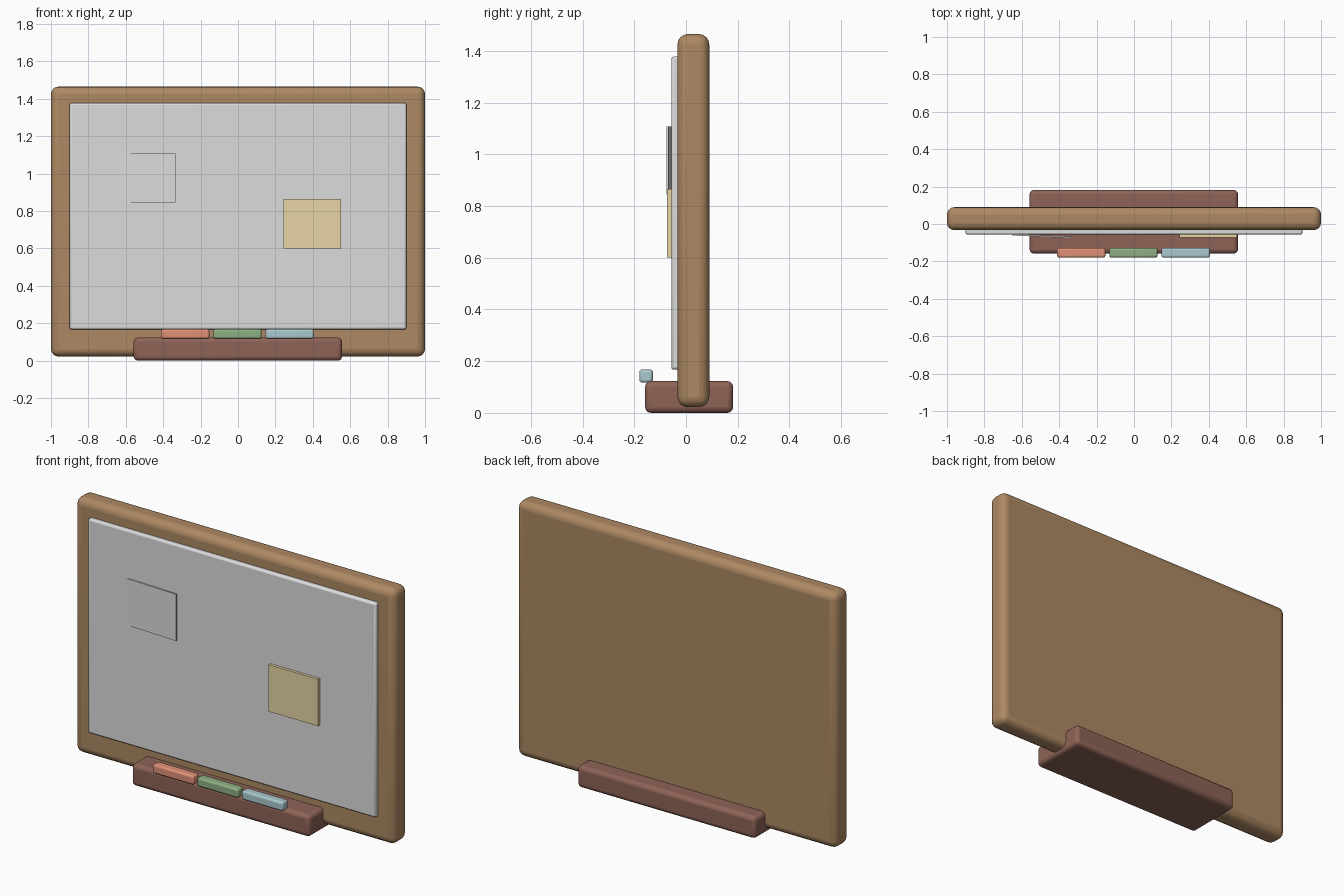
import bpy
import bmesh
import math

cube = bpy.data.objects.get("Cube")
if cube:
    bpy.data.objects.remove(cube, do_unlink=True)


def material(name, rgb):
    m = bpy.data.materials.new(name)
    m.use_nodes = True
    m.diffuse_color = (*rgb, 1)
    m.node_tree.nodes["Principled BSDF"].inputs["Base Color"].default_value = (*rgb, 1)
    return m


wood = material("light wood", (0.42, 0.25, 0.125))
dark_wood = material("dark wood", (0.27, 0.125, 0.095))
white = material("board white", (0.72, 0.72, 0.72))
yellow = material("note yellow", (0.80, 0.66, 0.38))
coral = material("coral", (0.74, 0.28, 0.18))
green = material("green", (0.27, 0.43, 0.23))
blue = material("pale blue", (0.40, 0.58, 0.62))


def box(name, x, y, z, mat, bevel=0, segments=3, turn=0):
    """Box from its extents on each axis, with rounded edges."""
    ranges = (x, y, z)
    size = [hi - lo for lo, hi in ranges]
    bm = bmesh.new()
    bmesh.ops.create_cube(bm, size=1)
    bmesh.ops.scale(bm, vec=size, verts=bm.verts)
    mesh = bpy.data.meshes.new(name)
    bm.to_mesh(mesh)
    bm.free()
    mesh.materials.append(mat)
    obj = bpy.data.objects.new(name, mesh)
    obj.location = [(lo + hi) / 2 for lo, hi in ranges]
    obj.rotation_euler.z = math.radians(turn)
    bpy.context.collection.objects.link(obj)
    if bevel:
        mod = obj.modifiers.new("rounded edges", "BEVEL")
        mod.width = bevel
        mod.segments = segments
        mod.limit_method = "NONE"
        bpy.ops.object.select_all(action="DESELECT")
        obj.select_set(True)
        bpy.context.view_layer.objects.active = obj
        bpy.ops.object.shade_smooth_by_angle(angle=math.radians(40))
    return obj


# Backing board and writing surface
box("backing_board", (-1, 1), (-0.033, 0.09), (0.022, 1.465), wood, 0.04, 4)
box("writing_surface", (-0.9, 0.9), (-0.057, -0.02), (0.167, 1.378), white, 0.01, 2)

# Paper notes, one slightly lifted on one side
box("plain_note", (-0.65, -0.335), (-0.0685, -0.0605), (0.845, 1.108), white, turn=-2.5)
box("yellow_note", (0.242, 0.552), (-0.073, -0.055), (0.6, 0.865), yellow)

# Tray that also serves as the foot
box("tray", (-0.558, 0.556), (-0.158, 0.182), (0, 0.123), dark_wood, 0.022, 3)

# Markers on the tray lip
marker_colours = {"coral": coral, "green": green, "blue": blue}
for i, (name, mat) in enumerate(marker_colours.items()):
    centre = -0.282 + 0.279 * i
    box(name + "_marker", (centre - 0.129, centre + 0.129), (-0.18, -0.128),
        (0.117, 0.168), mat, 0.011, 3)
